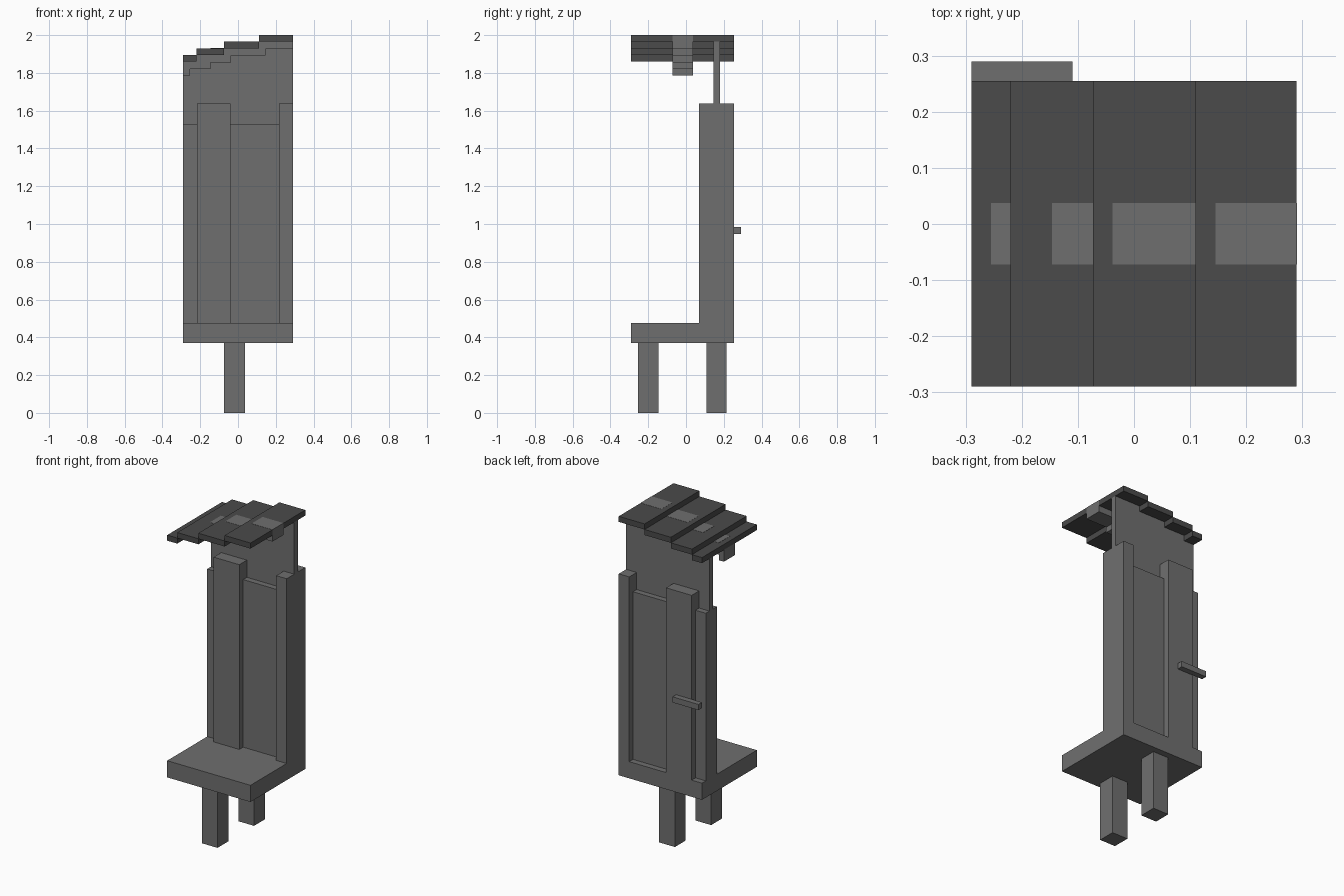
import bpy

old = bpy.data.objects.get("Cube")
if old:
    bpy.data.objects.remove(old, do_unlink=True)


def make_material(name, value):
    mat = bpy.data.materials.new(name)
    mat.use_nodes = True
    colour = (value, value, value, 1)
    mat.diffuse_color = colour
    mat.node_tree.nodes["Principled BSDF"].inputs["Base Color"].default_value = colour
    return mat


grey = make_material("mid grey", 0.159)
dark = make_material("dark grey", 0.069)


def box(name, x, y, z, mat=grey):
    """Box spanning the given (min, max) ranges."""
    spans = (x, y, z)
    bpy.ops.mesh.primitive_cube_add(size=1)
    obj = bpy.context.object
    obj.name = name
    for v in obj.data.vertices:
        v.co = [(a + b) / 2 + c * (b - a) for (a, b), c in zip(spans, v.co)]
    obj.data.materials.append(mat)
    return obj


W = 0.29            # half width
BACK = 0.255        # back edge of slab and roof
FLOOR = (0.37, 0.475)
STEP = 0.035        # roof step and plate thickness

# Legs and floor slab
box("front_leg", (-0.073, 0.036), (-0.255, -0.146), (0, FLOOR[0]))
box("back_leg", (-0.073, 0.036), (0.108, 0.215), (0, FLOOR[0]))
box("floor_slab", (-W, W), (-W, BACK), FLOOR)

# Wall posts with lower infill panels between them
for name, x in (("wide_post", (-0.218, -0.04)), ("corner_post", (0.217, W))):
    box(name, x, (0.07, BACK), (FLOOR[1], 1.638))
for name, x in (("narrow_panel", (-W, -0.218)), ("wide_panel", (-0.04, 0.217))):
    box(name, x, (0.108, 0.217), (FLOOR[1], 1.53))

# Handle bar on the back
box("handle_bar", (-W, -0.11), (BACK, W), (0.948, 0.984))

# Stepped roof, with the thin wall sheet rising to each plate
roof_x = (-W, -0.22, -0.073, 0.11, W)
for i, x in enumerate(zip(roof_x, roof_x[1:])):
    low = 1.86 + i * STEP
    box(f"roof_plate_{i}", x, (-W, BACK), (low, low + STEP), dark)
    box(f"wall_sheet_{i}", x, (0.145, 0.181), (FLOOR[1], low))

# Stepped beam under the roof, showing just through the plates
beam_x = (-W, -0.255, -0.146, -0.038, 0.145, W)
for i, x in enumerate(zip(beam_x, beam_x[1:])):
    low = 1.786 + i * STEP
    end = x[1] + 0.0005 if i == 4 else x[1]
    box(f"roof_beam_{i}", (x[0], end), (-0.072, 0.037), (low, 1.861 + i * STEP - STEP * (i > 0)
                                                        + STEP * (i > 0)))
